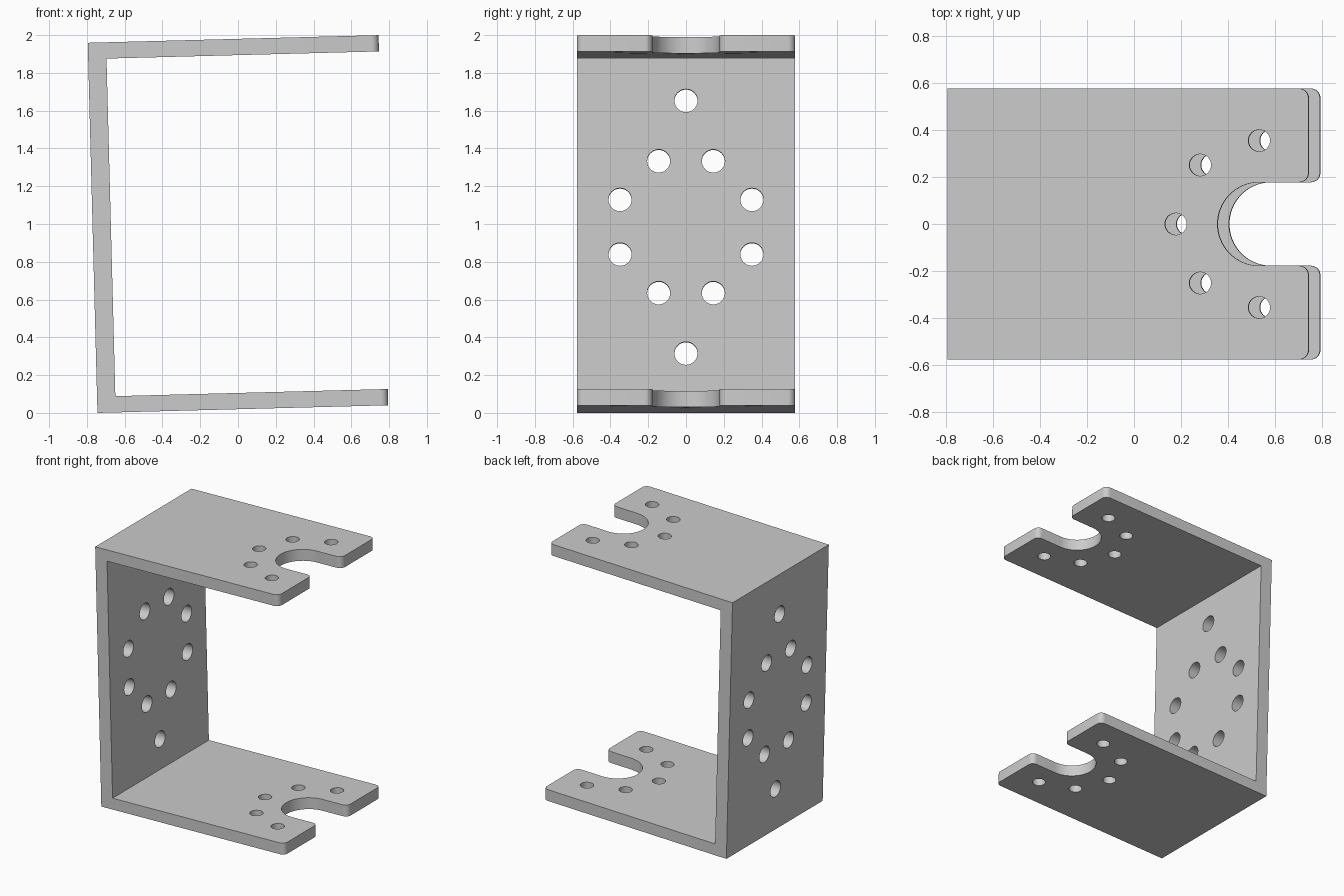
import bpy, bmesh, math
from math import sin, cos, pi, radians
from mathutils import Vector

if "Cube" in bpy.data.objects:
    bpy.data.objects.remove(bpy.data.objects["Cube"], do_unlink=True)

LENGTH, HEIGHT, HALF_W = 1.54, 1.96, 0.578
WALL, PLATE = 0.097, 0.086
SLOT_X, SLOT_R, FILLET = 1.33, 0.178, 0.04
TILT = radians(1.5)

steel = bpy.data.materials.new("grey metal")
steel.use_nodes = True
grey = (0.6, 0.6, 0.6, 1)
steel.diffuse_color = grey
steel.node_tree.nodes["Principled BSDF"].inputs["Base Color"].default_value = grey


def prism(bm, points, offset):
    """Extrude a closed outline of 3D points along an offset."""
    face = bm.faces.new([bm.verts.new(p) for p in points])
    moved = bmesh.ops.extrude_face_region(bm, geom=[face])["geom"]
    verts = [g for g in moved if isinstance(g, bmesh.types.BMVert)]
    bmesh.ops.translate(bm, verts=verts, vec=offset)
    bmesh.ops.recalc_face_normals(bm, faces=bm.faces[:])


def arc(cx, cy, r, start, end, n):
    angles = [radians(start + (end - start) * i / n) for i in range(n + 1)]
    return [(cx + r * cos(a), cy + r * sin(a)) for a in angles]


def finish(bm, name):
    mesh = bpy.data.meshes.new(name)
    bm.to_mesh(mesh)
    bm.free()
    mesh.materials.append(steel)
    obj = bpy.data.objects.new(name, mesh)
    bpy.context.collection.objects.link(obj)
    return obj


# Bracket body: C-shaped section with rounded plate corners
bm = bmesh.new()
section = [(0, 0), (LENGTH, 0), (LENGTH, PLATE), (WALL, PLATE),
           (WALL, HEIGHT - PLATE), (LENGTH, HEIGHT - PLATE), (LENGTH, HEIGHT), (0, HEIGHT)]
prism(bm, [(x, -HALF_W, z) for x, z in section], Vector((0, 2 * HALF_W, 0)))
corners = [e for e in bm.edges
           if all(v.co.x > LENGTH - 0.01 for v in e.verts)
           and abs(e.verts[0].co.y - e.verts[1].co.y) < 0.01]
bmesh.ops.bevel(bm, geom=corners, offset=FILLET, segments=8, profile=0.5, affect='EDGES')
bracket = finish(bm, "bracket")

# Cutters: open slot with rounded mouth, plate holes and wall holes
bm = bmesh.new()
up = Vector((0, 0, HEIGHT + 0.2))
mouth = LENGTH - FILLET
side = SLOT_R + FILLET
slot = arc(SLOT_X, 0, SLOT_R, 90, 270, 40)
slot += arc(mouth, -side, FILLET, 90, 0, 8)
slot += [(LENGTH + 0.1, -side), (LENGTH + 0.1, side)]
slot += arc(mouth, side, FILLET, 0, -90, 8)
prism(bm, [(x, y, -0.1) for x, y in slot], up)

for k in range(5):
    a = radians(90 + 45 * k)
    ring = arc(SLOT_X + 0.356 * cos(a), 0.356 * sin(a), 0.0465, 0, 360, 32)[:-1]
    prism(bm, [(x, y, -0.1) for x, y in ring], up)

centres = arc(0, 0, 0.378, 22.5, 337.5, 7) + [(0, 0.669), (0, -0.669)]
for y, z in centres:
    ring = arc(y, z + HEIGHT / 2 + 0.002, 0.061, 0, 360, 32)[:-1]
    prism(bm, [(-0.1, py, pz) for py, pz in ring], Vector((0.3, 0, 0)))
cutter = finish(bm, "hole_cutter")
cutter.hide_render = True

# Cut, shade and set the slight lean
cut = bracket.modifiers.new("holes", 'BOOLEAN')
cut.operation = 'DIFFERENCE'
cut.solver = 'EXACT'
cut.object = cutter
bpy.context.view_layer.objects.active = bracket
bracket.select_set(True)
bpy.ops.object.modifier_apply(modifier=cut.name)
bpy.data.objects.remove(cutter, do_unlink=True)
bpy.ops.object.shade_smooth_by_angle(angle=radians(30))
bracket.rotation_euler.y = -TILT
bracket.location.x = -(LENGTH * cos(TILT) - HEIGHT * sin(TILT)) / 2
